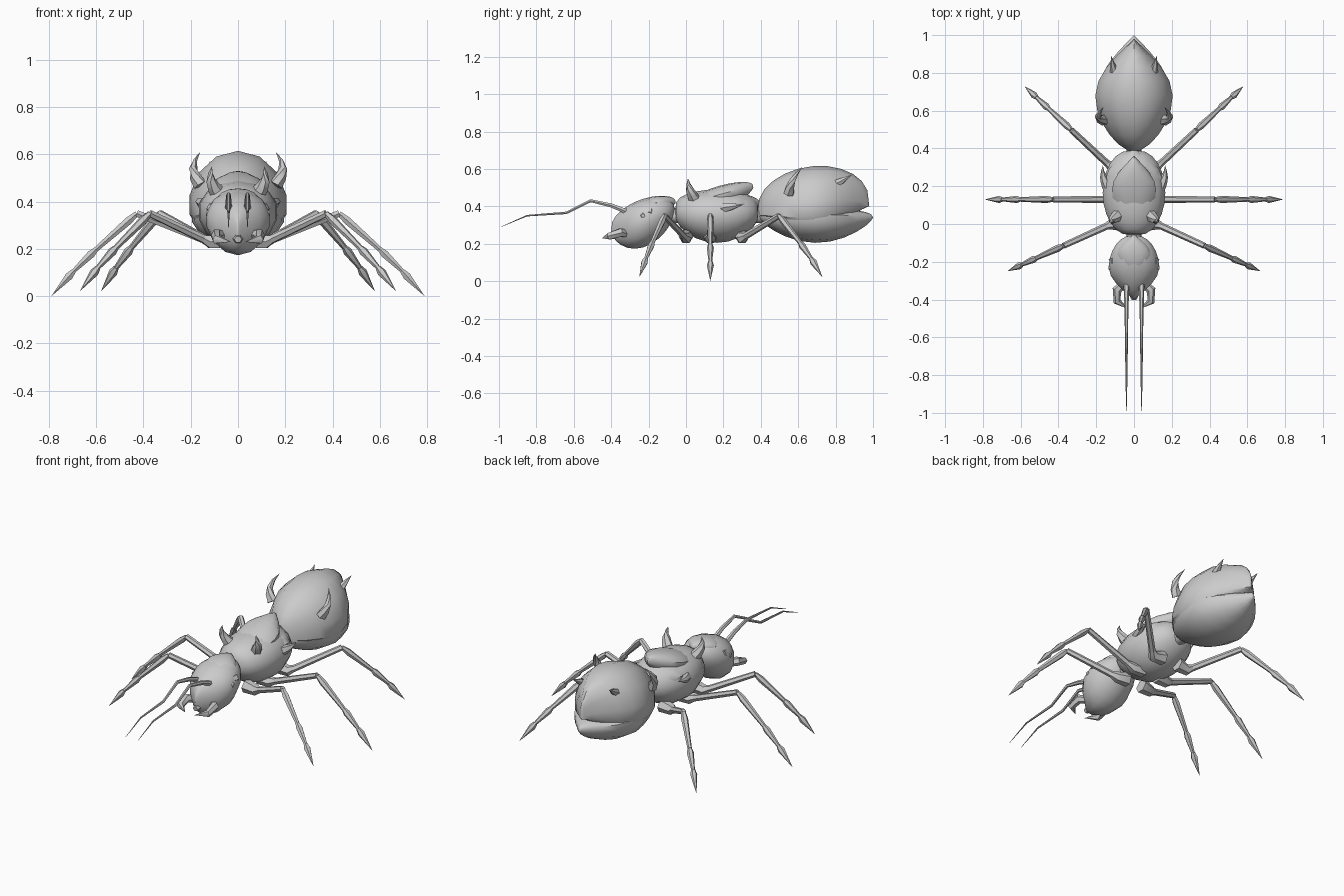
import bpy, bmesh, math
from mathutils import Vector

if "Cube" in bpy.data.objects:
    bpy.data.objects.remove(bpy.data.objects["Cube"])

shade = (0.6, 0.6, 0.6, 1)
grey = bpy.data.materials.new("shell_grey")
grey.use_nodes = True
grey.diffuse_color = shade
grey.node_tree.nodes["Principled BSDF"].inputs["Base Color"].default_value = shade


def skin(name, rings, sharp_angle):
    """Bridge equal-length rings of points, capping both ends."""
    bm = bmesh.new()
    loops = [[bm.verts.new(point) for point in ring] for ring in rings]
    for near, far in zip(loops, loops[1:]):
        for i in range(len(near)):
            bm.faces.new((near[i - 1], near[i], far[i], far[i - 1]))
    bm.faces.new(loops[0])
    bm.faces.new(loops[-1])
    bmesh.ops.remove_doubles(bm, verts=bm.verts, dist=0.0003)
    bmesh.ops.recalc_face_normals(bm, faces=bm.faces)
    mesh = bpy.data.meshes.new(name)
    bm.to_mesh(mesh)
    bm.free()
    mesh.materials.append(grey)
    shape = bpy.data.objects.new(name, mesh)
    bpy.context.collection.objects.link(shape)
    bpy.ops.object.select_all(action='DESELECT')
    shape.select_set(True)
    bpy.context.view_layer.objects.active = shape
    bpy.ops.object.shade_smooth_by_angle(angle=math.radians(sharp_angle))


def body(name, start, end, width, height, depth,
         width_start=0.5, width_end=1, top=0.35, belly=0.7, steps=12, sides=14):
    """Swell around an axis in the middle plane; a lower power gives a blunter end."""
    rings = []
    for step in range(steps + 1):
        t = (1 - math.cos(math.pi * step / steps)) / 2
        swell = max(0, math.sin(math.pi * t))
        axis = Vector((0, *start)).lerp(Vector((0, *end)), t)
        half_width = width * swell ** (width_start if t < 0.5 else width_end)
        ring = []
        for side in range(sides):
            turn = math.tau * side / sides
            reach = height * swell ** top if math.cos(turn) > 0 else depth * swell ** belly
            ring.append(axis + Vector((half_width * math.sin(turn), 0, reach * math.cos(turn))))
        rings.append(ring)
    skin(name, rings, sharp_angle=38)


def blend(values, t):
    """Read a list of values as evenly spaced stops."""
    place = t * (len(values) - 1)
    i = min(int(place), len(values) - 2)
    return values[i] + (values[i + 1] - values[i]) * (place - i)


def tube(name, path, radii, sides=6):
    """Sweep a polygon along a path, with the radii spread along it."""
    points = [Vector(point) for point in path]
    last = len(points) - 1
    rings = []
    for i, point in enumerate(points):
        along = (points[min(i + 1, last)] - points[max(i - 1, 0)]).normalized()
        across = along.cross(Vector((0, 0, 1))).normalized()
        upward = across.cross(along)
        radius = blend(radii, i / last)
        turns = [math.tau * side / sides for side in range(sides)]
        rings.append([point + radius * (across * math.cos(turn) + upward * math.sin(turn))
                      for turn in turns])
    skin(name, rings, sharp_angle=50)


def pair(name, path, radii, sides=6):
    """The same tube on both sides of the body."""
    for label, sign in (("left", 1), ("right", -1)):
        tube(f"{label}_{name}", [(sign * x, y, z) for x, y, z in path], radii, sides)


def thorn(name, base, tip, radius, bow, steps=4):
    """A tapering spike pushed outward and forward by the bow."""
    path = []
    for step in range(steps + 1):
        t = step / steps
        bulge = bow * math.sin(math.pi * t)
        path.append(Vector(base).lerp(Vector(tip), t) + Vector((bulge, -bulge / 2, 0)))
    pair(name, path, (radius, radius * 0.6, 0))


# Abdomen: an upper shell overhanging a lower shell, each ending in a point
body("abdomen_upper", start=(0.38, 0.35), end=(0.98, 0.4), width=0.21, height=0.24, depth=0.14,
     width_start=0.6, belly=1.5)
body("abdomen_lower", start=(0.38, 0.35), end=(1, 0.34), width=0.2, height=0.05, depth=0.14,
     width_start=0.6)

# Thorax with two pointed plates on its back
body("thorax", start=(-0.06, 0.36), end=(0.39, 0.36), width=0.17, height=0.13, depth=0.155,
     width_start=0.35, width_end=0.35, top=0.25, belly=0.5)
body("thorax_back_plate", start=(0, 0.4), end=(0.36, 0.5), width=0.12, height=0.06, depth=0.08)
body("thorax_rear_plate", start=(0.1, 0.4), end=(0.4, 0.4), width=0.15, height=0.07, depth=0.03)

# Head with a pointed crown at the back and a narrow snout
body("head", start=(-0.06, 0.38), end=(-0.4, 0.28), width=0.137, height=0.11, depth=0.15,
     width_start=0.4, top=0.4, belly=0.5)
body("head_crown", start=(-0.26, 0.4), end=(-0.055, 0.42), width=0.09, height=0.045, depth=0.04)

# Narrow joints between the body parts, and the mouth
tube("neck", [(0, -0.12, 0.35), (0, 0, 0.35)], (0.04, 0.04), sides=8)
tube("waist", [(0, 0.33, 0.35), (0, 0.43, 0.35)], (0.04, 0.04), sides=8)
tube("mouth", [(0, -0.34, 0.25), (0, -0.4, 0.24)], (0.035, 0.015))

# Thorns on the abdomen and thorax
thorn("abdomen_front_thorn", base=(0.16, 0.55, 0.47), tip=(0.16, 0.62, 0.61), radius=0.03, bow=0.03)
thorn("abdomen_rear_thorn", base=(0.1, 0.77, 0.5), tip=(0.12, 0.89, 0.57), radius=0.03, bow=0)
thorn("thorax_front_thorn", base=(0.08, 0.05, 0.43), tip=(0.11, 0.01, 0.55), radius=0.035, bow=0.02)
thorn("thorax_side_thorn", base=(0.14, 0.2, 0.39), tip=(0.165, 0.31, 0.41), radius=0.03, bow=0.01)

# Face: brows, eyes, mandibles and antennae
thorn("brow", base=(0.11, -0.18, 0.37), tip=(0.05, -0.32, 0.37), radius=0.025, bow=0.01)
pair("eye", [(0.1, -0.23, 0.35), (0.135, -0.23, 0.35)], (0.03, 0.01), sides=8)
pair("mandible", [(0.04, -0.3, 0.25), (0.09, -0.35, 0.26), (0.09, -0.41, 0.24), (0.03, -0.45, 0.23)],
     (0.02, 0.025, 0.02, 0))
feeler = [(-0.29, 0.36), (-0.4, 0.405), (-0.51, 0.43), (-0.64, 0.365), (-0.85, 0.35), (-0.99, 0.29)]
pair("antenna", [(0.04, y, z) for y, z in feeler], (0.016, 0.01, 0.007, 0.001))

# Legs: hip, thigh, then three shin joints that each flare and taper
LEGS = {"front": (0, (0.67, -0.25, 0.02)),
        "middle": (0.13, (0.79, 0.13, 0)),
        "rear": (0.3, (0.58, 0.73, 0.02))}
for name, (hip_y, toe) in LEGS.items():
    hip, foot = Vector((0.12, hip_y, 0.23)), Vector(toe)
    knee = hip.lerp(foot, 0.46)
    knee.z = 0.35
    pair(f"{name}_hip", [(0.05, hip_y, 0.24), hip, hip.lerp(knee, 0.15)], (0.04, 0.03, 0.014))
    pair(f"{name}_thigh", [hip, knee], (0.019, 0.016))
    joints = [knee, knee.lerp(foot, 0.48), knee.lerp(foot, 0.74), foot]
    for joint in joints[1:3]:
        joint.z += 0.015
    for part, upper, lower, end_radius in zip(("shin", "ankle", "foot"), joints, joints[1:],
                                              (0.012, 0.01, 0)):
        pair(f"{name}_{part}", [upper, upper.lerp(lower, 0.2), lower],
             (0.012, 0.019, end_radius))
